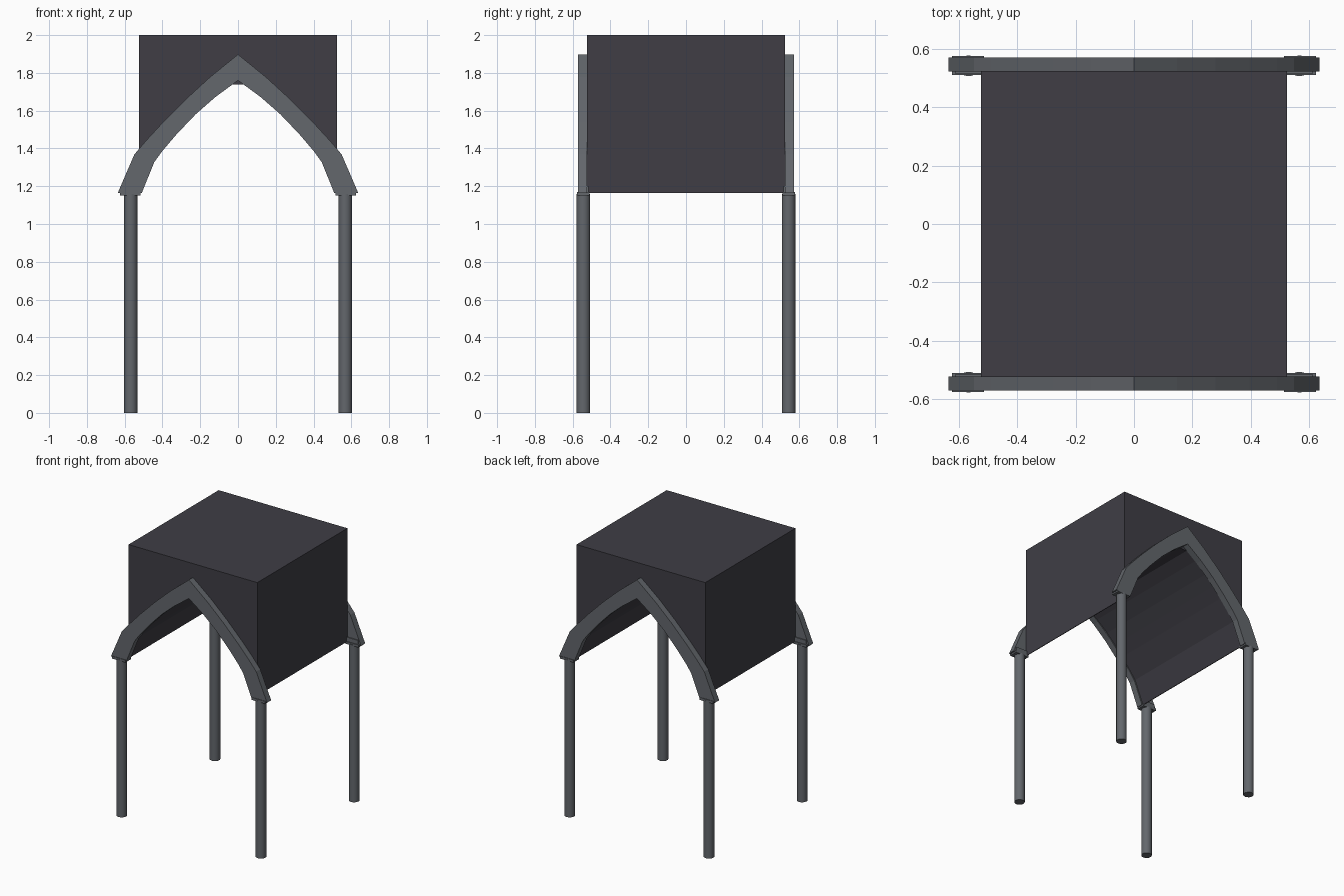
import bpy, bmesh, math

if "Cube" in bpy.data.objects:
    bpy.data.objects.remove(bpy.data.objects["Cube"])


def material(name, color):
    m = bpy.data.materials.new(name)
    m.diffuse_color = (*color, 1)
    m.use_nodes = True
    m.node_tree.nodes["Principled BSDF"].inputs["Base Color"].default_value = m.diffuse_color
    return m


DARK = material("dark_stone", (0.05, 0.048, 0.06))
GREY = material("grey_stone", (0.125, 0.135, 0.15))


def finish(bm, name, mat):
    bmesh.ops.recalc_face_normals(bm, faces=bm.faces)
    me = bpy.data.meshes.new(name)
    bm.to_mesh(me)
    bm.free()
    me.materials.append(mat)
    ob = bpy.data.objects.new(name, me)
    bpy.context.collection.objects.link(ob)
    return ob


def mirrored(half):
    # half runs from the springing at +x to the apex at x = 0
    return half + [(-x, z) for x, z in reversed(half[:-1])]


def band(name, outer, inner, y0, y1, mat):
    # solid strip between two matching x-z lines, extruded along y
    bm = bmesh.new()
    rings = [[bm.verts.new(p) for p in ((a[0], y0, a[1]), (a[0], y1, a[1]),
                                       (b[0], y1, b[1]), (b[0], y0, b[1]))]
             for a, b in zip(outer, inner)]
    for r, s in zip(rings, rings[1:]):
        for i in range(4):
            j = (i + 1) % 4
            bm.faces.new((r[i], r[j], s[j], s[i]))
    bm.faces.new(rings[0])
    bm.faces.new(rings[-1])
    return finish(bm, name, mat)


def box(name, x0, x1, y0, y1, z0, z1, mat):
    return band(name, [(x0, z1), (x1, z1)], [(x0, z0), (x1, z0)], y0, y1, mat)


# Block with a pointed vault cut through its underside
vault = mirrored([(0.52, 1.165), (0.45, 1.335), (0.41, 1.385), (0.335, 1.475),
                  (0.27, 1.545), (0.2, 1.615), (0.11, 1.687), (0.03, 1.738), (0, 1.738)])
bm = bmesh.new()
outline = [(-0.525, 1.165), (-0.525, 2.0), (0.525, 2.0), (0.525, 1.165)] + vault
face = bm.faces.new([bm.verts.new((x, -0.525, z)) for x, z in outline])
ext = bmesh.ops.extrude_face_region(bm, geom=[face], use_keep_orig=True)
bmesh.ops.translate(bm, vec=(0, 1.05, 0),
                    verts=[v for v in ext["geom"] if isinstance(v, bmesh.types.BMVert)])
finish(bm, "vaulted_block", DARK)

# Pointed arches on the front and back
outer = mirrored([(0.637, 1.163), (0.549, 1.368), (0.49, 1.438), (0.396, 1.54),
                  (0.28, 1.657), (0.148, 1.778), (0, 1.898)])
inner = mirrored([(0.51, 1.163), (0.443, 1.328), (0.40, 1.387), (0.325, 1.475),
                  (0.225, 1.58), (0.12, 1.672), (0, 1.76)])
for side, s in (("front", -1), ("back", 1)):
    band(side + "_arch", outer, inner, s * 0.524, s * 0.572, GREY)

# Columns with small capitals at the four corners
for ny, sy in (("front", -1), ("back", 1)):
    for nx, sx in (("left", -1), ("right", 1)):
        name = ny + "_" + nx
        bpy.ops.mesh.primitive_cylinder_add(vertices=16, radius=0.036, depth=1.16,
                                            location=(sx * 0.568, sy * 0.543, 0.58))
        col = bpy.context.object
        col.name = name + "_column"
        col.data.materials.append(GREY)
        bpy.ops.object.shade_smooth_by_angle(angle=math.radians(40))
        box(name + "_capital", sx * 0.515, sx * 0.625, sy * 0.512, sy * 0.576,
            1.152, 1.17, GREY)
        box(name + "_impost", sx * 0.52, sx * 0.615, sy * 0.517, sy * 0.568,
            1.17, 1.2, GREY)
